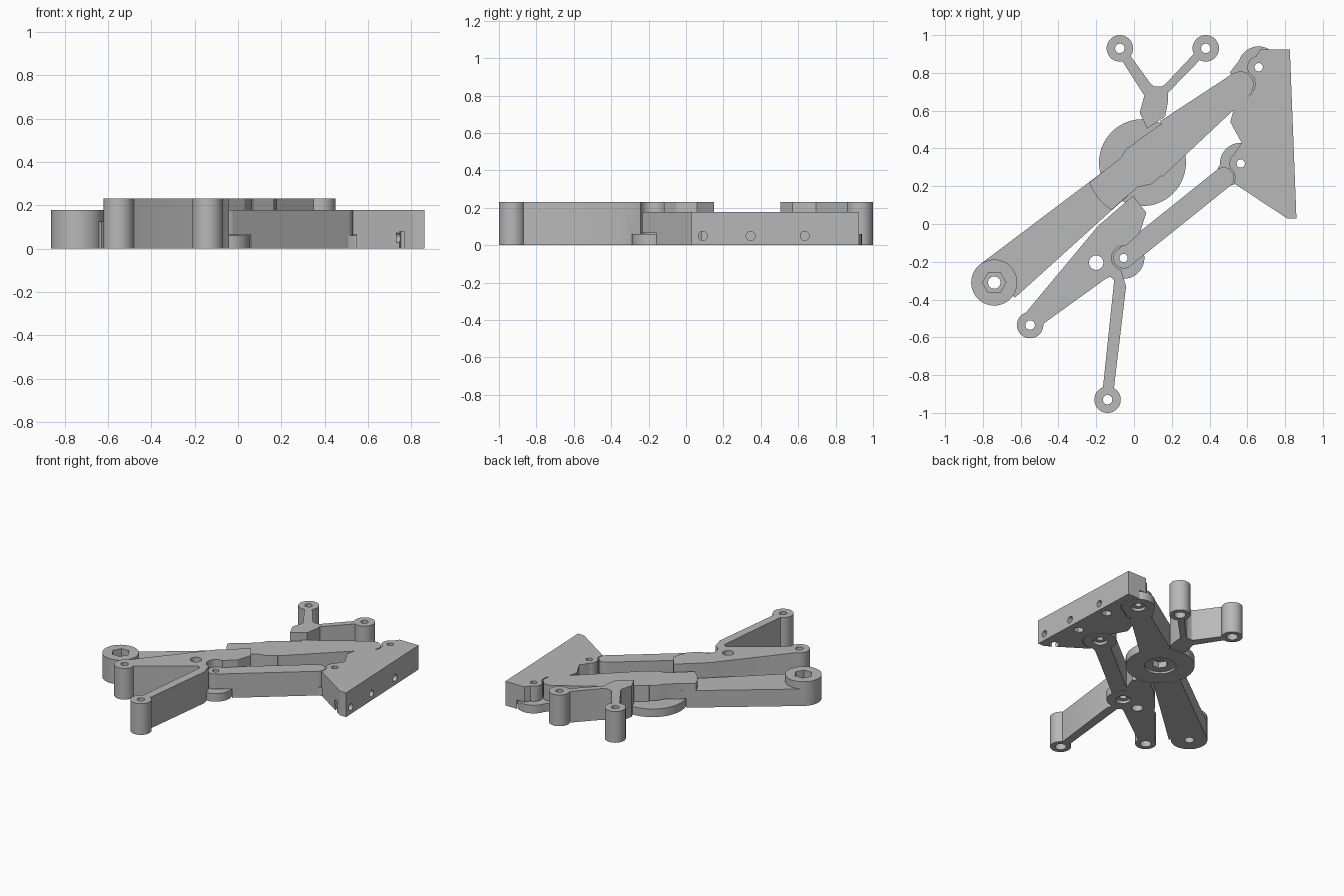
import bpy
import bmesh
from math import cos, sin, pi, hypot
from mathutils import Matrix, Vector

cube = bpy.data.objects.get("Cube")
if cube:
    bpy.data.objects.remove(cube, do_unlink=True)

GREY = (0.48, 0.48, 0.48, 1)
grey = bpy.data.materials.new("light grey plastic")
grey.use_nodes = True
grey.diffuse_color = GREY
grey.node_tree.nodes["Principled BSDF"].inputs["Base Color"].default_value = GREY

TOP, HIGH, STEP, LOW, GAP = 0.23, 0.178, 0.125, 0.06, 0.066
BELOW = -0.05


def circle(center, r, sides=40):
    return [(center[0] + r * cos(2 * pi * i / sides),
             center[1] + r * sin(2 * pi * i / sides)) for i in range(sides)]


def arc(center, r, start, end, steps=10):
    return [(center[0] + r * cos(start + (end - start) * i / steps),
             center[1] + r * sin(start + (end - start) * i / steps)) for i in range(steps + 1)]


def bar(a, b, ra, rb=None):
    """Straight strip between two points, with a half width at each end."""
    rb = ra if rb is None else rb
    length = hypot(b[0] - a[0], b[1] - a[1])
    nx, ny = (a[1] - b[1]) / length, (b[0] - a[0]) / length
    return [(a[0] + nx * ra, a[1] + ny * ra), (a[0] - nx * ra, a[1] - ny * ra),
            (b[0] - nx * rb, b[1] - ny * rb), (b[0] + nx * rb, b[1] + ny * rb)]


def prism(name, outline, z0, z1):
    bm = bmesh.new()
    face = bm.faces.new([bm.verts.new((x, y, z0)) for x, y in outline])
    moved = bmesh.ops.extrude_face_region(bm, geom=[face])["geom"]
    verts = [v for v in moved if isinstance(v, bmesh.types.BMVert)]
    bmesh.ops.translate(bm, verts=verts, vec=(0, 0, z1 - z0))
    bmesh.ops.recalc_face_normals(bm, faces=bm.faces)
    mesh = bpy.data.meshes.new(name)
    bm.to_mesh(mesh)
    bm.free()
    obj = bpy.data.objects.new(name, mesh)
    bpy.context.collection.objects.link(obj)
    mesh.materials.append(grey)
    return obj


def combine(obj, other, operation):
    mod = obj.modifiers.new("combine", "BOOLEAN")
    mod.operation, mod.solver, mod.object = operation, "EXACT", other
    bpy.context.view_layer.update()
    graph = bpy.context.evaluated_depsgraph_get()
    result = bpy.data.meshes.new_from_object(obj.evaluated_get(graph))
    obj.modifiers.clear()
    obj.data = result
    bpy.data.objects.remove(other, do_unlink=True)


def solid(name, adds, cuts):
    """Join the added prisms, then take away the cut prisms."""
    obj = prism(name, *adds[0])
    for piece in adds[1:]:
        combine(obj, prism("piece", *piece), "UNION")
    for piece in cuts:
        combine(obj, prism("cutter", *piece), "DIFFERENCE")
    return obj


def hole(center, r, z0=BELOW, z1=0.3, sides=32):
    return (circle(center, r, sides), z0, z1)


def eyelet_cuts(center):
    return [hole(center, 0.025), hole(center, 0.038, BELOW, LOW)]


def finish(obj):
    bpy.ops.object.select_all(action="DESELECT")
    obj.select_set(True)
    bpy.context.view_layer.objects.active = obj
    bpy.ops.object.shade_smooth_by_angle(angle=0.5)


# Pivot positions
boss, hub = (-0.74, -0.31), (0.045, 0.325)
upper_pivot, lower_pivot, rocker_pivot = (0.66, 0.83), (0.565, 0.32), (-0.055, -0.18)
upper_end, link_end = (0.565, 0.74), (0.475, 0.245)
parts = []

# Main arm with hex-recessed boss and raised section over the hub
parts.append(solid("main_arm", [
    ([(-0.81, -0.21), (-0.24, 0.22), (-0.16, 0.28), (-0.03, 0.15), (-0.11, 0.08), (-0.63, -0.39)],
     0, STEP),
    (circle(boss, 0.122), 0, HIGH),
    (arc(hub, 0.3, 3.5, 4.13) + [(0.02, 0.195), (0.09, 0.21), (0.15, 0.26), (0.06, 0.46),
                                 (-0.04, 0.4), (-0.07, 0.35)], 0, HIGH),
], [
    hole(boss, 0.033),
    hole(boss, 0.062, STEP, 0.3, 6),
    hole(hub, 0.237, BELOW, GAP),
]))

# Upper arm: hub disc, beam and low pivot disc
parts.append(solid("upper_arm", [
    (circle(hub, 0.23, 64), 0, LOW),
    ([(0.0, 0.428), (0.525, 0.8), (0.63, 0.7), (0.15, 0.25), (0.05, 0.3)], LOW - 0.01, HIGH),
    (bar((0.2, 0.46), upper_end, 0.105, 0.07), 0, HIGH),
    (circle(upper_end, 0.068), 0, HIGH),
    (bar(upper_end, upper_pivot, 0.085, 0.105), 0, LOW),
    (circle(upper_pivot, 0.11), 0, LOW),
], [
    hole(upper_pivot, 0.022),
    hole(upper_pivot, 0.05, BELOW, 0.02),
    hole(upper_pivot, 0.066, LOW),
    hole(hub, 0.105, BELOW, 0.015),
    hole(hub, 0.055, BELOW, 0.1, 6),
]))

# Lower link between the rocker and the end plate
parts.append(solid("lower_link", [
    (bar(rocker_pivot, link_end, 0.055), 0, HIGH),
    (circle(rocker_pivot, 0.055), 0, HIGH),
    (circle(link_end, 0.055), 0, HIGH),
    (bar(link_end, lower_pivot, 0.055, 0.1), 0, LOW),
    (circle(lower_pivot, 0.11), 0, LOW),
], [
    hole(rocker_pivot, 0.118, BELOW, GAP),
    hole(rocker_pivot, 0.022),
    hole(lower_pivot, 0.022),
    hole(lower_pivot, 0.05, BELOW, 0.02),
    hole(lower_pivot, 0.066, LOW),
]))

# Rocker with two legs and a low pivot disc
rocker_eyes = [(-0.55, -0.535), (-0.14, -0.93)]
parts.append(solid("rocker", [
    ([(-0.005, 0.15), (-0.19, -0.01), (-0.59, -0.49), (-0.51, -0.55), (-0.15, -0.29),
      (-0.125, -0.28), (-0.105, -0.3), (-0.168, -0.9), (-0.11, -0.9), (-0.042, -0.33),
      (-0.07, -0.24), (-0.11, -0.18), (-0.05, -0.12), (0.03, -0.05), (0.065, 0.06)], 0, TOP),
    (circle(rocker_pivot, 0.11), 0, LOW),
] + [(circle(eye, 0.07), 0, TOP) for eye in rocker_eyes], [
    hole(rocker_pivot, 0.064, LOW),
    hole(rocker_pivot, 0.022),
    hole(rocker_pivot, 0.05, BELOW, 0.02),
    hole((-0.2, -0.205), 0.038),
    hole(hub, 0.237, BELOW, GAP),
] + [cut for eye in rocker_eyes for cut in eyelet_cuts(eye)]))

# Forked bracket at the back
bracket_eyes = [(-0.075, 0.93), (0.38, 0.93)]
parts.append(solid("forked_bracket", [
    ([(0.07, 0.505), (0.03, 0.59), (0.055, 0.68), (-0.08, 0.89), (-0.04, 0.92), (0.09, 0.74),
      (0.11, 0.727), (0.145, 0.727), (0.165, 0.74), (0.335, 0.92), (0.37, 0.89),
      (0.18, 0.695), (0.18, 0.65), (0.165, 0.57)], 0, TOP),
] + [(circle(eye, 0.07), 0, TOP) for eye in bracket_eyes],
    [hole(hub, 0.237, BELOW, GAP)] + [cut for eye in bracket_eyes for cut in eyelet_cuts(eye)]))

# End plate with two pivot lugs and nut pockets underneath
screw_rows = [0.09, 0.345, 0.635]
plate = solid("end_plate", [
    ([(0.67, 0.925), (0.825, 0.925), (0.86, 0.03), (0.81, 0.03), (0.53, 0.215), (0.51, 0.3),
      (0.53, 0.37), (0.57, 0.43), (0.51, 0.54), (0.53, 0.615), (0.62, 0.7), (0.64, 0.77),
      (0.605, 0.83)], 0, HIGH),
    (circle(upper_pivot, 0.06), 0, HIGH),
    (circle(lower_pivot, 0.06), 0, HIGH),
], [
    hole(upper_pivot, 0.118, BELOW, GAP),
    hole(lower_pivot, 0.118, BELOW, GAP),
    (bar(upper_end, upper_pivot, 0.09, 0.11), BELOW, GAP),
    (bar(link_end, lower_pivot, 0.06, 0.11), BELOW, GAP),
    hole(upper_end, 0.076),
    hole(link_end, 0.06),
    hole(upper_pivot, 0.022),
    hole(lower_pivot, 0.022),
] + [hole((0.77, y), 0.035, BELOW, 0.08, 6) for y in screw_rows])

# Screw holes in the outer side of the plate
for y in screw_rows:
    screw = prism("cutter", circle((0, 0), 0.024, 24), 0, 0.2)
    screw.data.transform(Matrix.Translation(Vector((0.73, y, 0.05))) @ Matrix.Rotation(pi / 2, 4, "Y"))
    combine(plate, screw, "DIFFERENCE")
parts.append(plate)

for part in parts:
    finish(part)
